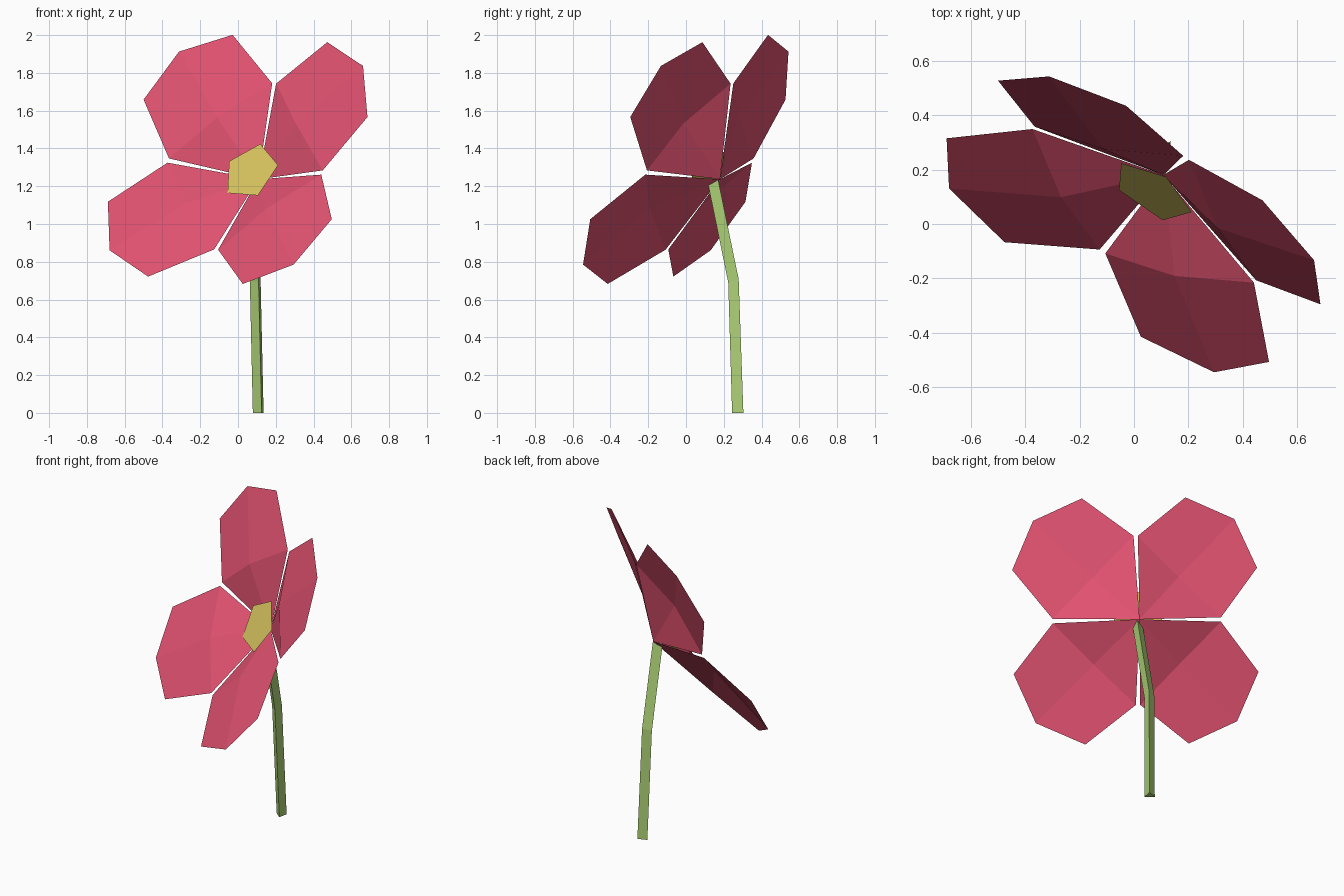
import bpy
import math
from mathutils import Vector, Matrix

if "Cube" in bpy.data.objects:
    bpy.data.objects.remove(bpy.data.objects["Cube"])


def material(name, rgb):
    m = bpy.data.materials.new(name)
    m.diffuse_color = (*rgb, 1)
    m.use_nodes = True
    m.node_tree.nodes["Principled BSDF"].inputs["Base Color"].default_value = m.diffuse_color
    return m


def build(name, verts, faces, mat):
    mesh = bpy.data.meshes.new(name)
    mesh.from_pydata([tuple(v) for v in verts], [], faces)
    mesh.materials.append(mat)
    mesh.update()
    obj = bpy.data.objects.new(name, mesh)
    bpy.context.collection.objects.link(obj)
    return obj


pink = material("petal_pink", (0.753, 0.084, 0.162))
yellow = material("centre_yellow", (0.694, 0.558, 0.114))
green = material("stem_green", (0.413, 0.631, 0.181))

# Tilted frame of the flower head: z = facing direction, x = towards first petal
facing = Vector((-0.4815, -0.746, 0.4605)).normalized()
u = Vector((-0.361, 0.647, 0.671))
u = (u - facing * u.dot(facing)).normalized()
v = facing.cross(u)
head = Matrix.Translation((0.108, 0.18, 1.237)) @ Matrix((u, v, facing)).transposed().to_4x4()

# Four cupped petals, each folded along the midrib and across the middle
petal = [(0, 0, 0), (0.36, -0.342, 0.146), (0.727, -0.295, 0.228), (0.84, 0, 0.243),
         (0.727, 0.295, 0.228), (0.36, 0.342, 0.146), (0.36, 0, 0.185)]
petal_faces = [(0, 1, 6), (0, 6, 5), (1, 2, 3, 6), (6, 3, 4, 5)]
for i in range(4):
    turn = head @ Matrix.Rotation(i * math.pi / 2, 4, 'Z')
    build(f"petal_{i + 1}", [turn @ Vector(p) for p in petal], petal_faces, pink)

# Flat five-sided flower centre
angles = [math.radians(-45 + 72 * k) for k in range(5)]
build("flower_centre",
      [head @ Vector((0.166 * math.cos(a), 0.166 * math.sin(a), 0.086)) for a in angles],
      [tuple(range(5))], yellow)

# Three-sided bent stem: ring centre and how much the ring tilts with y
rings = [((0.113, 0.277, 0.0), 0.0), ((0.097, 0.254, 0.70), 0.3), ((0.095, 0.147, 1.22), 0.5)]
verts = []
for (x, y, z), slope in rings:
    for deg in (-70, 50, 170):
        dx, dy = 0.035 * math.cos(math.radians(deg)), 0.035 * math.sin(math.radians(deg))
        verts.append((x + dx, y + dy * (1 - 0.25 * slope), z + dy * slope))
faces = [(2, 1, 0), (6, 7, 8)]
for r in range(2):
    for k in range(3):
        n = (k + 1) % 3
        faces.append((3 * r + k, 3 * r + n, 3 * r + 3 + n, 3 * r + 3 + k))
build("stem", verts, faces, green)
